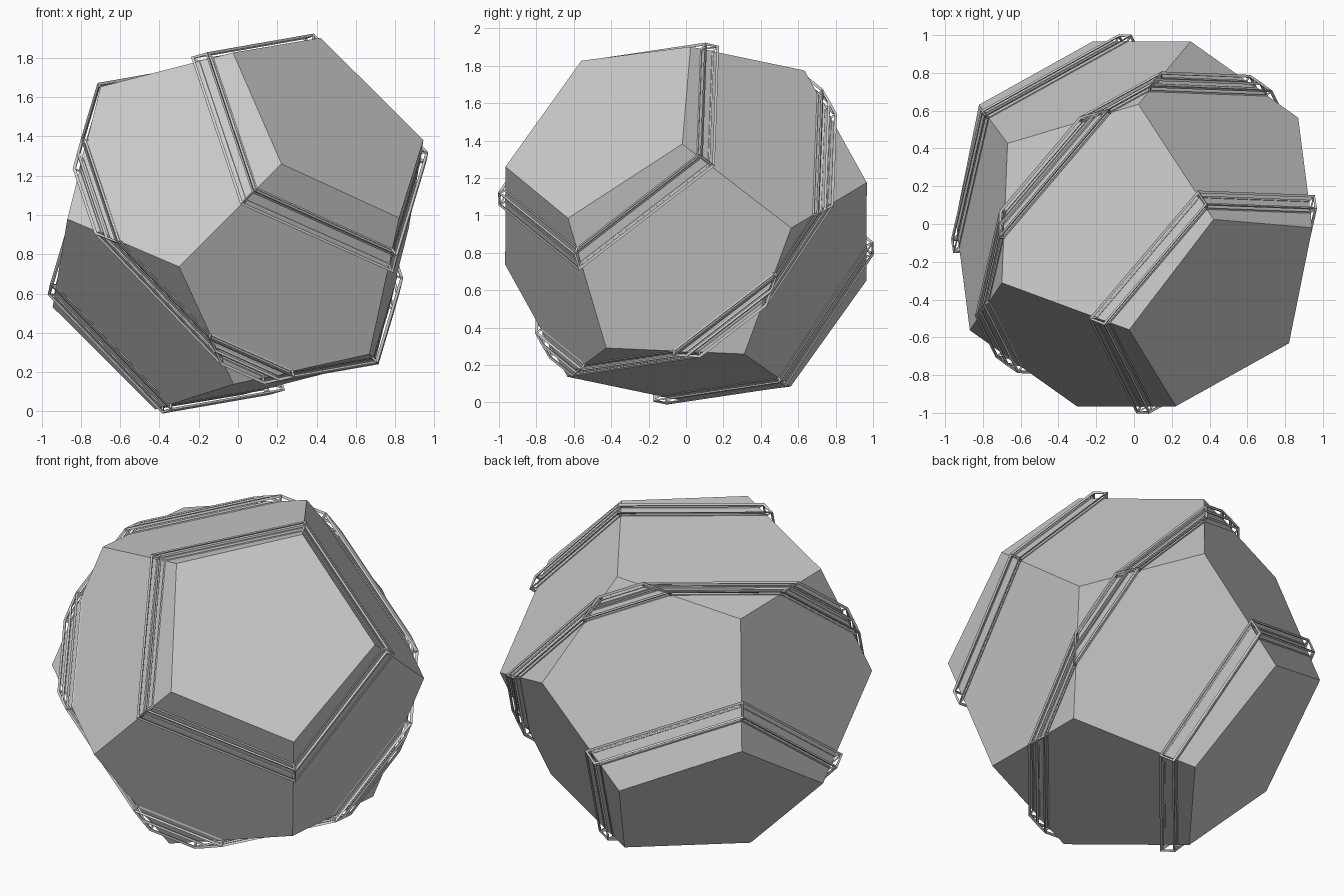
import bpy, bmesh, math
from mathutils import Vector

if "Cube" in bpy.data.objects:
    bpy.data.objects.remove(bpy.data.objects["Cube"])

CENTRE = Vector((0, 0, 0.956))
IN_R = 0.823                                  # distance from centre to each face
EDGE = IN_R / 1.11352
PHI = (1 + math.sqrt(5)) / 2
N = Vector((0.579, -0.523, 0.626)).normalized()       # normal of the upper front face
D = Vector((-0.40, -0.85, -0.33))
D = (D - N * D.dot(N)).normalized()                   # towards one corner of that face
E = N.cross(D)
RING_AXIS = Vector((1, -1, 1)).normalized()           # the bands share this axis


def add_object(name, bm):
    bmesh.ops.recalc_face_normals(bm, faces=bm.faces)
    mesh = bpy.data.meshes.new(name)
    bm.to_mesh(mesh)
    bm.free()
    ob = bpy.data.objects.new(name, mesh)
    ob.location = CENTRE
    bpy.context.collection.objects.link(ob)
    return ob


# the twenty corners of the regular dodecahedron
r1 = EDGE * 0.85065
corners = []
for k in range(5):
    a = math.tau * k / 5
    d = D * math.cos(a) + E * math.sin(a)
    for p in (N * IN_R + d * r1, N * (IN_R / PHI ** 3) + d * (r1 * PHI)):
        corners += [p, -p]

# solid body with flat five-sided faces
bm = bmesh.new()
for p in corners:
    bm.verts.new(p)
bmesh.ops.convex_hull(bm, input=bm.verts[:])
bmesh.ops.dissolve_limit(bm, angle_limit=math.radians(3), verts=bm.verts[:], edges=bm.edges[:])
add_object("body", bm)

edges = [(p, q) for i, p in enumerate(corners) for q in corners[i + 1:]
         if abs((p - q).length - EDGE) < 0.02]
U = RING_AXIS.orthogonal().normalized()
W = RING_AXIS.cross(U)


def cut(edge, level, scale=1.0):
    """Where a scaled body edge crosses the plane at this level."""
    p, q = edge[0] * scale, edge[1] * scale
    hp, hq = p.dot(RING_AXIS), q.dot(RING_AXIS)
    return p.lerp(q, (level - hp) / (hq - hp))


def open_band(name, level, offsets):
    """Open frame following the cross-section of the body."""
    crossed = [e for e in edges
               if (e[0].dot(RING_AXIS) - level) * (e[1].dot(RING_AXIS) - level) < 0]

    def angle(e):
        p = cut(e, level)
        return math.atan2(p.dot(W), p.dot(U))
    crossed.sort(key=angle)
    profile = [(o, 1.033) for o in offsets] + [(o, 0.997) for o in reversed(offsets)]
    bm = bmesh.new()
    loops = [[bm.verts.new(cut(e, level + o, s)) for e in crossed] for o, s in profile]
    m, n = len(loops), len(crossed)
    for i in range(m):
        a, b = loops[i], loops[(i + 1) % m]
        for k in range(n):
            j = (k + 1) % n
            bm.faces.new((a[k], a[j], b[j], b[k]))
    ob = add_object(name, bm)
    mod = ob.modifiers.new("rails", 'WIREFRAME')
    mod.thickness = 0.016
    mod.offset = 0
    mod.use_even_offset = True
    mod.use_replace = True


# five-sided bands near both ends, ten-sided double band round the middle
open_band("upper_band", 0.68, (-0.035, 0.035))
open_band("middle_band", 0.0, (-0.04, 0.0, 0.04))
open_band("lower_band", -0.68, (-0.035, 0.035))
